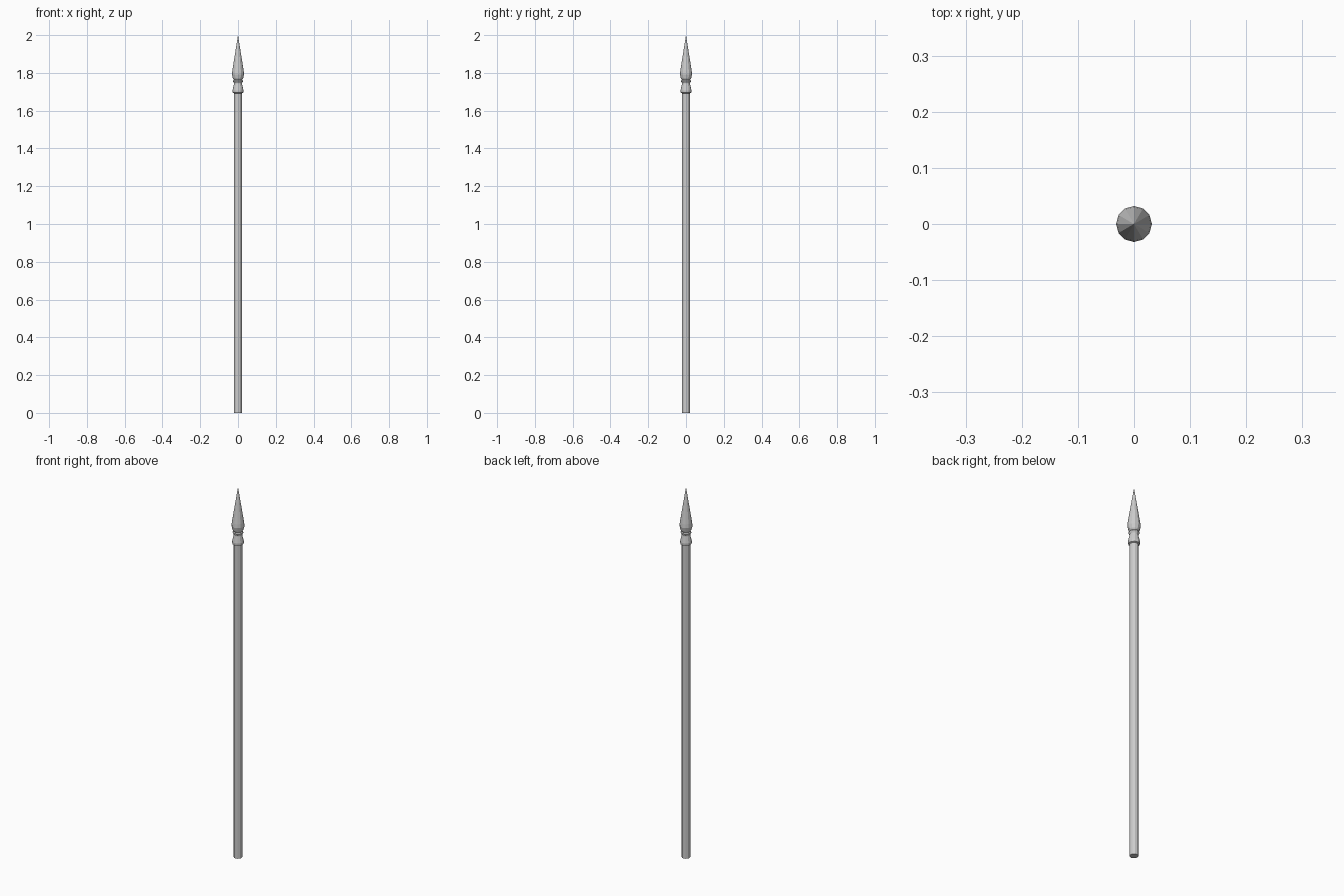
import bpy, bmesh
from math import cos, sin, tau

if "Cube" in bpy.data.objects:
    bpy.data.objects.remove(bpy.data.objects["Cube"])

SIDES = 12


def lathe(name, profile):
    """Closed solid of revolution; profile is (radius, z) from bottom to top."""
    bm = bmesh.new()
    rings = []
    for r, z in profile:
        if r == 0:
            rings.append([bm.verts.new((0, 0, z))])
        else:
            rings.append([bm.verts.new((r * cos(tau * i / SIDES), r * sin(tau * i / SIDES), z))
                          for i in range(SIDES)])
    for a, b in zip(rings, rings[1:]):
        for i in range(SIDES):
            j = (i + 1) % SIDES
            if len(b) == 1:
                bm.faces.new((a[i], a[j], b[0]))
            else:
                bm.faces.new((a[i], a[j], b[j], b[i]))
    for ring in (rings[0], rings[-1]):
        if len(ring) > 1:
            bm.faces.new(ring)
    bmesh.ops.recalc_face_normals(bm, faces=bm.faces)
    mesh = bpy.data.meshes.new(name)
    bm.to_mesh(mesh)
    bm.free()
    obj = bpy.data.objects.new(name, mesh)
    bpy.context.collection.objects.link(obj)
    return obj


# Long straight shaft
lathe("shaft", [(0.021, 0), (0.021, 1.70)])

# Flared collar, neck ring and spear point
lathe("spear_head", [
    (0.021, 1.692), (0.028, 1.695), (0.029, 1.708), (0.021, 1.742),
    (0.021, 1.746), (0.026, 1.754), (0.026, 1.758), (0.022, 1.763),
    (0.027, 1.770), (0.032, 1.792), (0.030, 1.812), (0, 2.0)])
